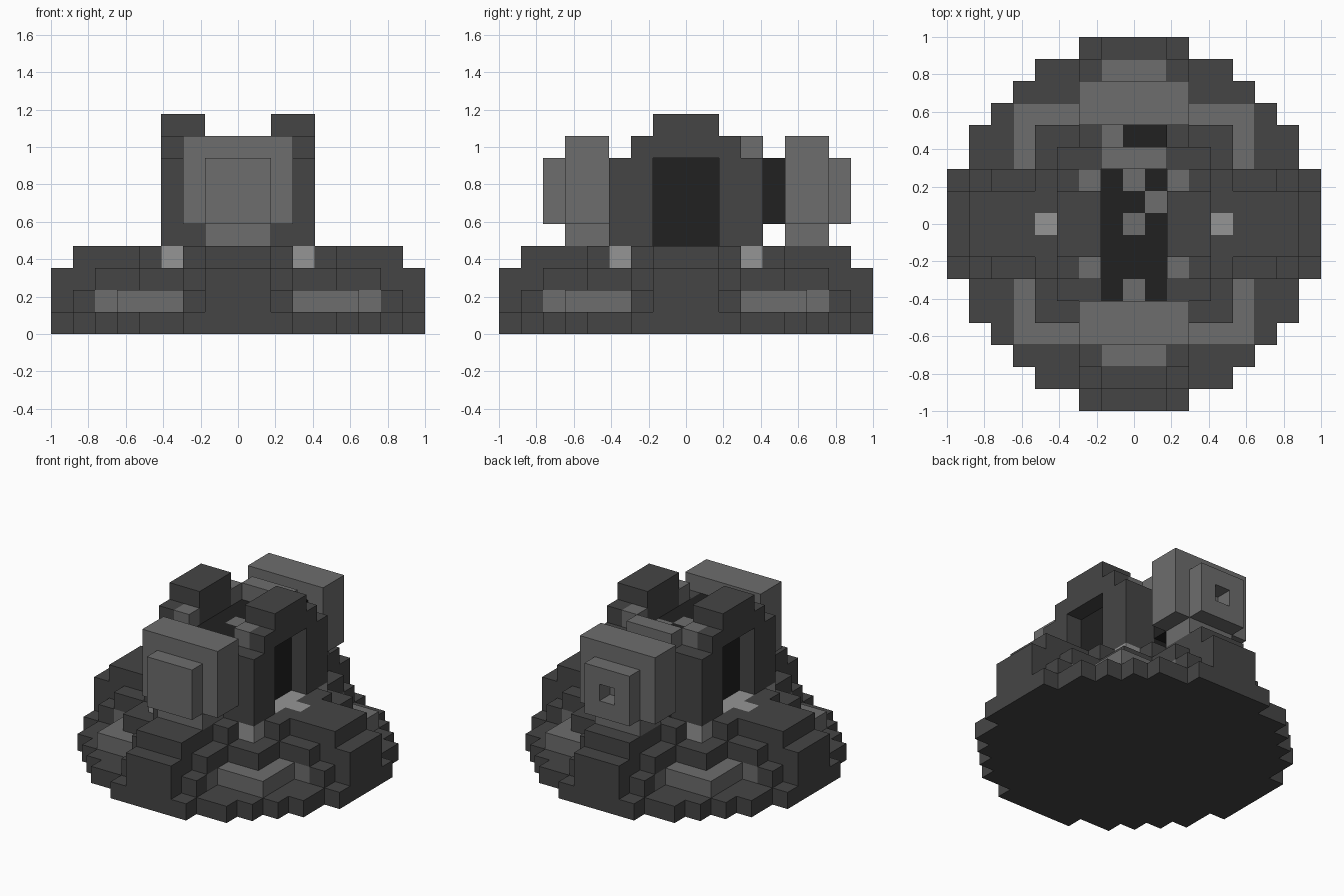
import bpy
import bmesh
from mathutils import Vector

UNIT = 2 / 17  # edge length of one block

cube = bpy.data.objects.get("Cube")
if cube:
    bpy.data.objects.remove(cube, do_unlink=True)

COLOURS = {"black": 0.0152, "dark grey": 0.06, "mid grey": 0.153, "pale grey": 0.3}
NAMES = list(COLOURS)
materials = []
for name, value in COLOURS.items():
    mat = bpy.data.materials.new(name)
    colour = (value, value, value, 1)
    mat.diffuse_color = colour
    mat.use_nodes = True
    bsdf = mat.node_tree.nodes["Principled BSDF"]
    bsdf.inputs["Base Color"].default_value = colour
    bsdf.inputs["Roughness"].default_value = 0.9
    materials.append(mat)

cells = {}  # block position -> (part, colour)


def fill(part, colour, xs, ys, zs):
    """Fill a block range; all limits are inclusive."""
    for x in range(xs[0], xs[1] + 1):
        for y in range(ys[0], ys[1] + 1):
            for z in range(zs[0], zs[1] + 1):
                cells[x, y, z] = (part, colour)


def centred(part, colour, x, y, zs):
    fill(part, colour, (-x, x), (-y, y), zs)


def cross(part, colour, x, y, zs):
    """Two centred slabs at right angles."""
    centred(part, colour, x, y, zs)
    centred(part, colour, y, x, zs)


def corners(part, colour, xs, ys, zs):
    """Repeat a range in all four quadrants, also with x and y swapped."""
    for a, b in ((xs, ys), (ys, xs)):
        for sx in (-1, 1):
            for sy in (-1, 1):
                fill(part, colour, sorted(sx * v for v in a),
                     sorted(sy * v for v in b), zs)


# Round foot, one block thick
for long, short in ((8, 2), (7, 4), (6, 5)):
    cross("base_disc", "dark grey", long, short, (0, 0))

# Stepped four-armed plinth with a lighter ring showing between the arms
centred("plinth", "mid grey", 5, 5, (1, 1))
cross("plinth", "dark grey", 7, 2, (1, 1))
corners("plinth", "mid grey", (6, 6), (2, 2), (1, 1))
cross("plinth", "dark grey", 8, 1, (1, 2))
centred("plinth", "dark grey", 4, 4, (2, 2))
cross("plinth", "dark grey", 6, 2, (2, 2))
cross("plinth", "dark grey", 7, 1, (3, 3))
cross("plinth", "dark grey", 4, 2, (3, 3))

# Pale corner posts and floor plates
corners("corner_posts", "pale grey", (3, 3), (3, 3), (3, 3))
cross("floor_plates", "pale grey", 4, 0, (3, 3))
cross("floor_plates", "pale grey", 3, 1, (3, 3))

# Black core, with scattered grey blocks on its top
centred("core", "black", 2, 3, (4, 7))
fill("core", "black", (-1, 1), (4, 4), (5, 7))
for x, y in ((0, 2), (1, 1), (0, 0), (0, -3), (-1, 4)):
    cells[x, y, 7] = ("core", "mid grey")
fill("rear_cross_bar", "mid grey", (-1, 1), (3, 3), (8, 8))

# Side towers, with an open window bay in each
for s, part in ((1, "left_tower"), (-1, "right_tower")):
    outer = sorted((2 * s, 3 * s))
    for ys in ((-3, -2), (2, 3)):
        fill(part, "dark grey", outer, ys, (4, 7))
    fill(part, "dark grey", outer, (-2, 2), (8, 8))
    fill(part, "dark grey", outer, (-1, 1), (9, 9))
    for y in (-2, 2):
        cells[2 * s, y, 8] = (part, "mid grey")

# Rounded pods at both ends
for part, ys, cap in (("front_pod", (-5, -4), -6), ("rear_pod", (5, 6), 7)):
    fill(part, "mid grey", (-1, 1), ys, (4, 8))
    fill(part, "mid grey", (-2, 2), ys, (5, 7))
    fill(part, "mid grey", (-2, 2), ys, (8, 8))
    fill(part, "mid grey", (-1, 1), (cap, cap), (5, 7))
del cells[0, 7, 6]  # nozzle hole in the rear pod

# Outer skin of each part
AXES = [Vector(v) for v in ((1, 0, 0), (0, 1, 0), (0, 0, 1))]
for part in sorted({p for p, _ in cells.values()}):
    bm = bmesh.new()
    for pos, (owner, colour) in cells.items():
        if owner != part:
            continue
        centre = Vector(pos) + Vector((0, 0, 0.5))
        for i in range(3):
            for sign in (1, -1):
                n = AXES[i] * sign
                if tuple(int(p + d) for p, d in zip(pos, n)) in cells:
                    continue
                u = AXES[(i + 1) % 3] / 2
                v = AXES[(i + 2) % 3] / 2 * sign
                mid = centre + n / 2
                quad = (mid - u - v, mid + u - v, mid + u + v, mid - u + v)
                face = bm.faces.new([bm.verts.new(q * UNIT) for q in quad])
                face.material_index = NAMES.index(colour)
    bmesh.ops.remove_doubles(bm, verts=bm.verts, dist=UNIT / 100)
    mesh = bpy.data.meshes.new(part)
    bm.to_mesh(mesh)
    bm.free()
    for mat in materials:
        mesh.materials.append(mat)
    bpy.context.collection.objects.link(bpy.data.objects.new(part, mesh))
